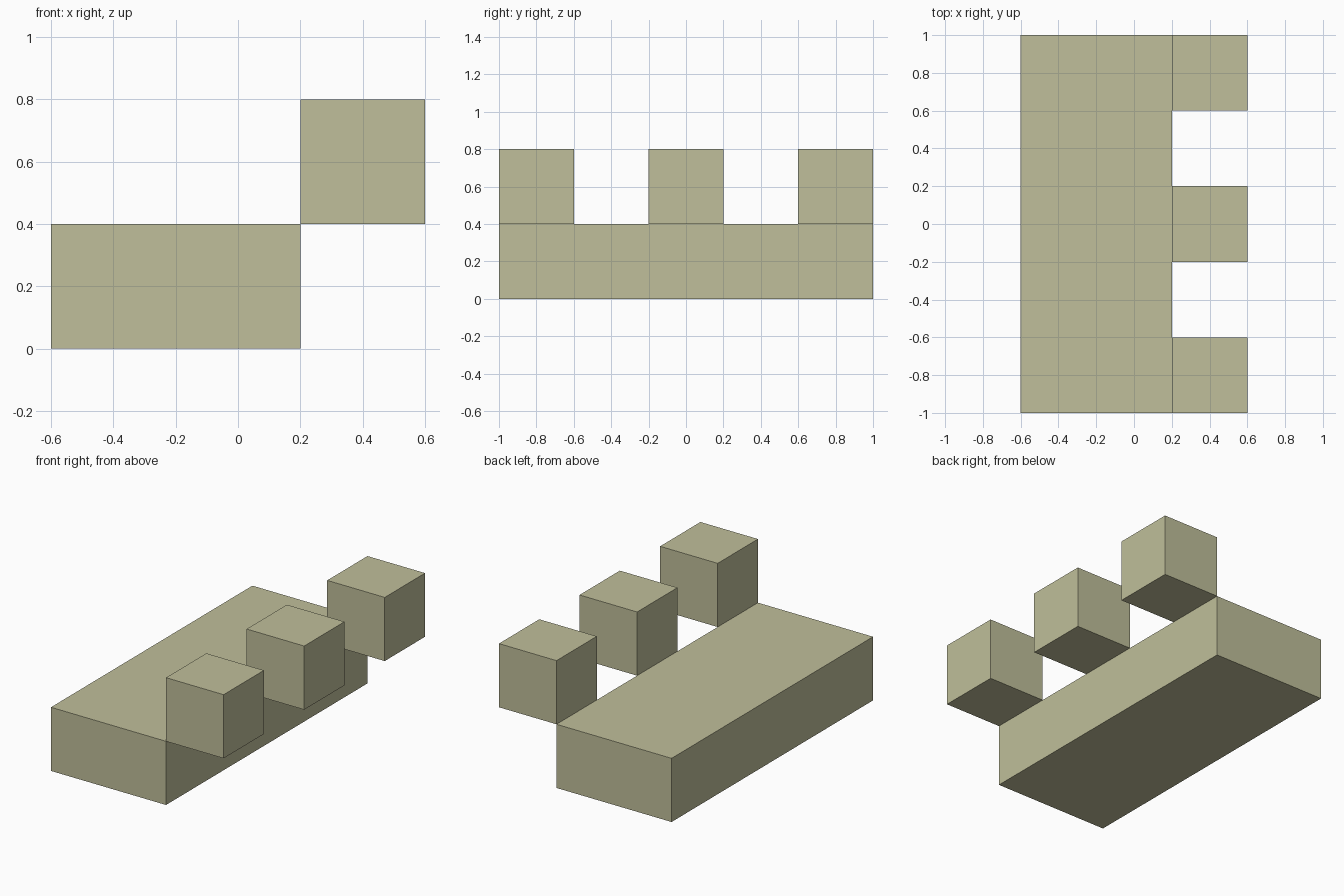
import bpy

cube = bpy.data.objects.get("Cube")
if cube:
    bpy.data.objects.remove(cube, do_unlink=True)

# Single khaki material
KHAKI = (0.525, 0.520, 0.325, 1.0)
khaki = bpy.data.materials.new("khaki")
khaki.use_nodes = True
khaki.diffuse_color = KHAKI
khaki.node_tree.nodes["Principled BSDF"].inputs["Base Color"].default_value = KHAKI


def add_box(name, size, center):
    """Add a flat-shaded box with its size applied to the mesh."""
    bpy.ops.mesh.primitive_cube_add(size=1, location=center)
    obj = bpy.context.object
    obj.name = obj.data.name = name
    for v in obj.data.vertices:
        v.co = [c * s for c, s in zip(v.co, size)]
    obj.data.materials.append(khaki)
    return obj


# Long base block
add_box("base_block", (0.8, 2.0, 0.4), (-0.2, 0, 0.2))

# Three cubes resting against the base's upper left edge
for label, y in (("front", -0.8), ("middle", 0.0), ("back", 0.8)):
    add_box(f"{label}_cube", (0.4, 0.4, 0.4), (0.4, y, 0.6))
